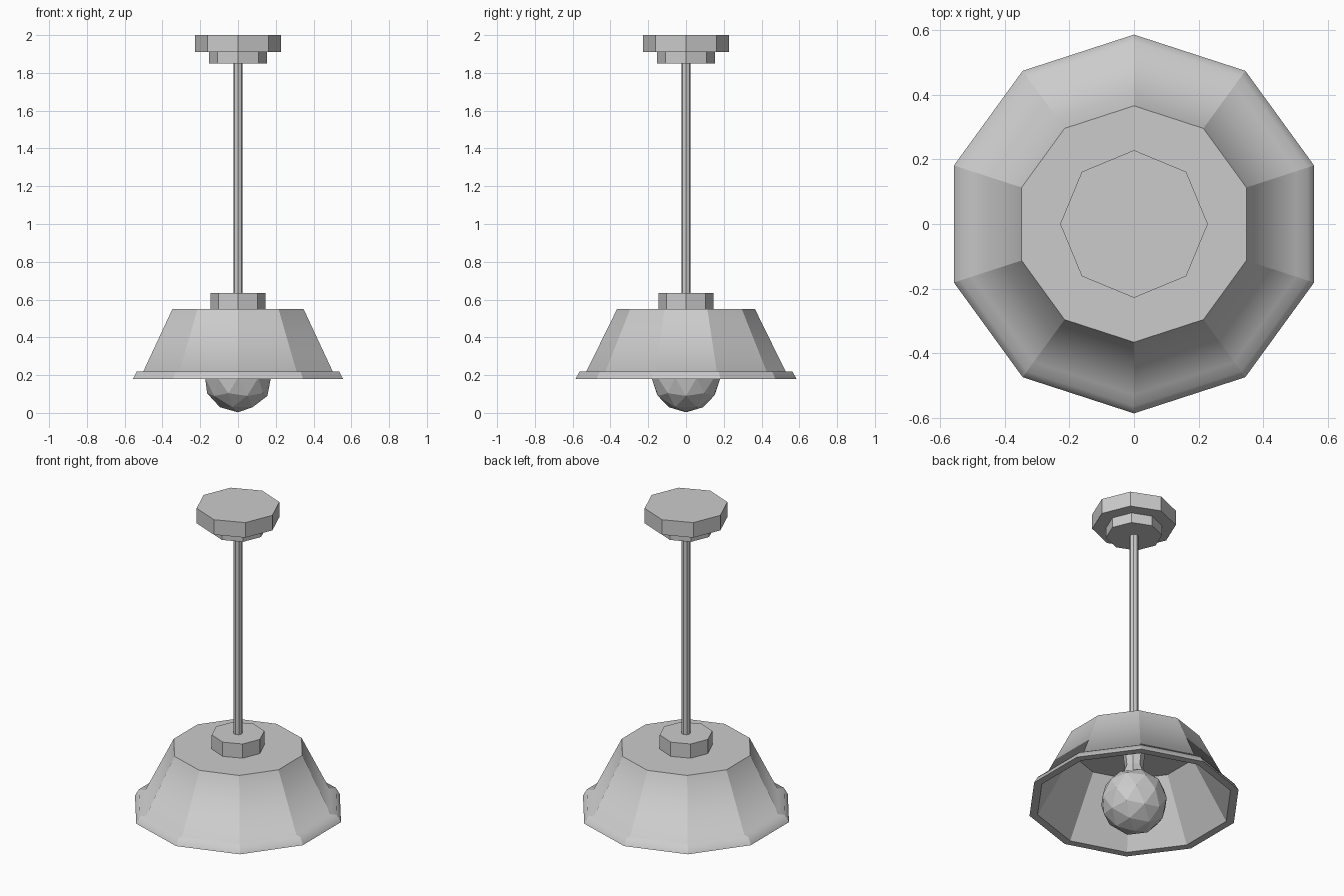
import bpy, bmesh, math

cube = bpy.data.objects.get("Cube")
if cube:
    bpy.data.objects.remove(cube)

mat = bpy.data.materials.new("light_grey")
mat.use_nodes = True
grey = (0.6, 0.6, 0.6, 1)
mat.diffuse_color = grey
mat.node_tree.nodes["Principled BSDF"].inputs["Base Color"].default_value = grey


def add_object(name, bm):
    bmesh.ops.recalc_face_normals(bm, faces=bm.faces)
    mesh = bpy.data.meshes.new(name)
    bm.to_mesh(mesh)
    bm.free()
    mesh.materials.append(mat)
    obj = bpy.data.objects.new(name, mesh)
    bpy.context.collection.objects.link(obj)
    return obj


def lathe(name, profile, sides, soft_rings=()):
    """Turn (radius, z) points around z, capping both ends; soft rings blend their shading."""
    bm = bmesh.new()
    rings = []
    for r, z in profile:
        angles = [math.pi / 2 + math.tau * i / sides for i in range(sides)]
        rings.append([bm.verts.new((r * math.cos(a), r * math.sin(a), z)) for a in angles])
    for low, high in zip(rings, rings[1:]):
        for i in range(sides):
            j = (i + 1) % sides
            bm.faces.new((low[i], low[j], high[j], high[i]))
    bm.faces.new(rings[0])
    bm.faces.new(rings[-1])
    if soft_rings:
        soft = {v for k in soft_rings for v in rings[k]}
        heights_match = lambda e: abs(e.verts[0].co.xy.length - e.verts[1].co.xy.length) < 0.001
        for f in bm.faces:
            f.smooth = True
        for e in bm.edges:
            e.smooth = all(v in soft for v in e.verts) and heights_match(e)
    return add_object(name, bm)


# Ceiling mount and hanging rod
lathe("ceiling_plate", [(0.228, 1.91), (0.228, 2.0)], 8)
lathe("ceiling_collar", [(0.153, 1.85), (0.153, 1.91)], 8)
lathe("rod", [(0.025, 0.63), (0.025, 1.85)], 8)

# Hollow shade with a stepped lip
lathe("shade", [(0.365, 0.55), (0.527, 0.22), (0.563, 0.22), (0.585, 0.18),
                (0.54, 0.18), (0.345, 0.525)], 10, soft_rings=(1, 2))
lathe("shade_collar", [(0.145, 0.55), (0.145, 0.635)], 8)

# Bulb and its socket
lathe("bulb_socket", [(0.085, 0.32), (0.05, 0.4), (0.065, 0.525)], 8)
bm = bmesh.new()
bmesh.ops.create_icosphere(bm, subdivisions=2, radius=0.183)
bmesh.ops.translate(bm, verts=bm.verts, vec=(0, 0, 0.186))
add_object("bulb", bm)
